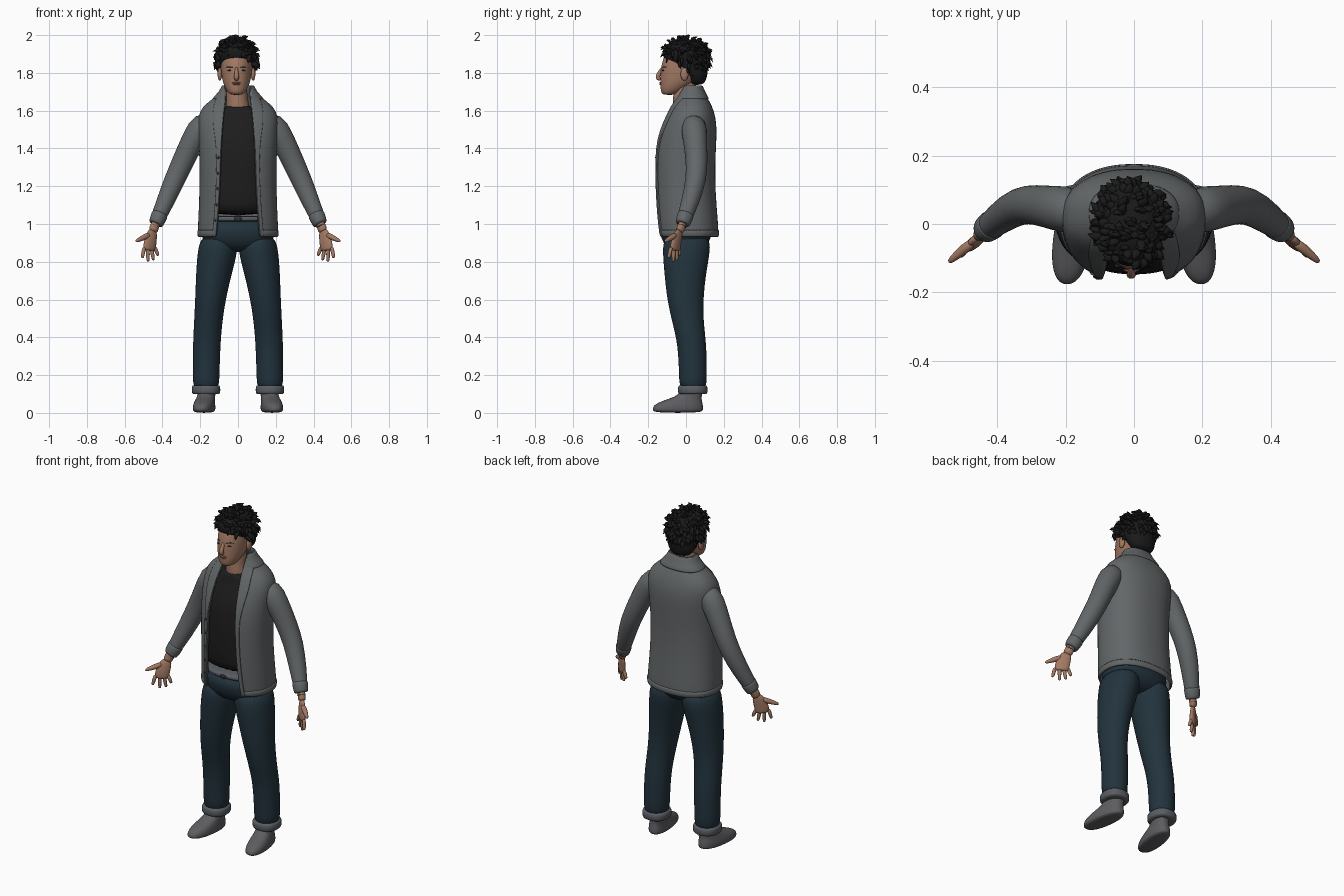
import bpy, bmesh, math, random
from mathutils import Vector

random.seed(4)
if "Cube" in bpy.data.objects:
    bpy.data.objects.remove(bpy.data.objects["Cube"])


def material(name, r, g, b):
    m = bpy.data.materials.new(name)
    m.use_nodes = True
    m.diffuse_color = (r, g, b, 1)
    node = m.node_tree.nodes["Principled BSDF"]
    node.inputs["Base Color"].default_value = (r, g, b, 1)
    node.inputs["Roughness"].default_value = 0.8
    return m


wool = material("grey wool", .125, .135, .14)
denim = material("dark denim", .016, .033, .046)
turnup = material("turned denim", .10, .11, .125)
cotton = material("black cotton", .013, .012, .012)
skin = material("skin", .36, .19, .125)
lip = material("lip", .29, .13, .095)
hair = material("black hair", .010, .010, .010)
sock = material("grey sock", .11, .11, .12)
trim = material("dark trim", .03, .03, .033)


def skin_rings(name, shells, mat, closed=True, thick=0.0, subdiv=1):
    """Join each shell's successive rings with quads, then smooth the result."""
    bm = bmesh.new()
    for rings in shells:
        loops = [[bm.verts.new(p) for p in ring] for ring in rings]
        n = len(loops[0])
        for a, b in zip(loops, loops[1:]):
            for i in range(n if closed else n - 1):
                j = (i + 1) % n
                bm.faces.new((a[i], a[j], b[j], b[i]))
        if closed:
            bm.faces.new(loops[0])
            bm.faces.new(loops[-1])
    bmesh.ops.recalc_face_normals(bm, faces=bm.faces)
    me = bpy.data.meshes.new(name)
    bm.to_mesh(me)
    bm.free()
    me.polygons.foreach_set("use_smooth", [True] * len(me.polygons))
    me.materials.append(mat)
    ob = bpy.data.objects.new(name, me)
    bpy.context.collection.objects.link(ob)
    if thick:
        mod = ob.modifiers.new("thickness", "SOLIDIFY")
        mod.thickness, mod.offset = thick, 0
    if subdiv:
        mod = ob.modifiers.new("smooth", "SUBSURF")
        mod.levels = mod.render_levels = subdiv
    return ob


def oval(x, y, z, rx, ry, power=2.0, start=0.0, end=math.tau, n=28, closed=True):
    """Horizontal superellipse, its angle counted from the front."""
    pts = []
    for i in range(n):
        t = start + (end - start) * i / (n if closed else n - 1)
        s, c = math.sin(t), math.cos(t)
        pts.append(Vector((x + rx * math.copysign(abs(s) ** (2 / power), s),
                           y - ry * math.copysign(abs(c) ** (2 / power), c), z)))
    return pts


def loft(name, rows, mat, power=2.0, side=1, subdiv=2):
    """Rows are x, y, z, half width, half depth."""
    return skin_rings(name, [[oval(side * x, y, z, rx, ry, power)
                              for x, y, z, rx, ry in rows]], mat, subdiv=subdiv)


def tube_rings(rows, side=1, flat=1.0, across=(1, 0, 0), n=14):
    """Rows are x, y, z, radius; flat thins the tube against the across vector."""
    pts = [Vector((side * r[0], r[1], r[2])) for r in rows]
    ref = Vector((side * across[0], across[1], across[2]))
    rings = []
    for i, p in enumerate(pts):
        t = (pts[min(i + 1, len(pts) - 1)] - pts[max(i - 1, 0)]).normalized()
        base = Vector((0, 1, 0)) if abs(t.dot(ref)) > .9 else ref
        u = (base - t * base.dot(t)).normalized()
        v = t.cross(u)
        angles = [math.tau * k / n for k in range(n)]
        rings.append([p + rows[i][3] * (u * math.cos(a) + v * flat * math.sin(a)) for a in angles])
    return rings


def tube(name, rows, mat, side=1, flat=1.0, across=(1, 0, 0)):
    return skin_rings(name, [tube_rings(rows, side, flat, across)], mat)


def ball(name, loc, size, mat):
    bm = bmesh.new()
    bmesh.ops.create_uvsphere(bm, u_segments=20, v_segments=12, radius=1)
    for v in bm.verts:
        v.co = Vector([c * s + o for c, s, o in zip(v.co, size, loc)])
    me = bpy.data.meshes.new(name)
    bm.to_mesh(me)
    bm.free()
    me.polygons.foreach_set("use_smooth", [True] * len(me.polygons))
    me.materials.append(mat)
    bpy.context.collection.objects.link(bpy.data.objects.new(name, me))


# Cardigan: height, front, back, half width, half opening, lapel width
BOXY = 2.3
coat = [(.93, -.145, .165, .205, .112, .02), (.97, -.15, .167, .208, .108, .02),
        (1.1, -.16, .155, .2, .097, .02), (1.25, -.163, .147, .197, .09, .02),
        (1.4, -.162, .152, .2, .086, .022), (1.5, -.135, .158, .205, .08, .045),
        (1.57, -.10, .15, .208, .074, .056), (1.62, -.077, .133, .182, .068, .056),
        (1.66, -.05, .112, .127, .062, .05), (1.7, -.03, .085, .084, .06, .03),
        (1.735, -.02, .075, .073, .063, .02)]


def coat_angle(rx, x):
    return math.asin(min(1, x / rx) ** (BOXY / 2))


def coat_arc(row, off, band=0):
    z, front, back, rx, gap, lapel = row
    a = coat_angle(rx, gap)
    if band:
        span = (band * a, band * coat_angle(rx, gap + lapel))
    else:
        span = (a, math.tau - a)
    return oval(0, (front + back) / 2, z, rx + off, (back - front) / 2 + off, BOXY,
                *span, n=7 if band else 48, closed=False)


def coat_part(name, rows, off, thick, band=0):
    skin_rings(name, [[coat_arc(r, off, band) for r in rows]], wool, False, thick)


coat_part("cardigan_body", coat, 0, .012)
coat_part("cardigan_hem", coat[:2], .004, .012)
coat_part("cardigan_collar", coat[-3:], .008, .012)
for side, label in ((1, "left"), (-1, "right")):
    coat_part(label + "_lapel", coat, .008, .01, side)
for i in range(5):
    z = 1.02 + i * .083
    lo = max(r for r in range(len(coat) - 1) if coat[r][0] <= z)
    k = (z - coat[lo][0]) / (coat[lo + 1][0] - coat[lo][0])
    edge = coat_arc(coat[lo], .012, -1)[3].lerp(coat_arc(coat[lo + 1], .012, -1)[3], k)
    ball("button", edge, (.007, .004, .007), trim)

# Shirt, trousers top and belt
shirt = [(0, (f + b) / 2, max(z, 1.045), rx - .012, (b - f) / 2 - .014)
         for z, f, b, rx, gap, lap in coat[1:7]]
loft("shirt", shirt + [(0, .005, 1.605, .1, .085), (0, -.002, 1.63, .066, .07)],
     cotton, BOXY, subdiv=1)
loft("jeans_hips", [(0, 0, .85, .1, .07), (0, 0, .89, .185, .122), (0, 0, .96, .196, .14),
                    (0, 0, 1.03, .187, .138)], denim, BOXY, subdiv=1)
loft("belt", [(0, 0, z, .188, .143) for z in (1.012, 1.02, 1.036, 1.044)], turnup, BOXY, subdiv=1)
ball("belt_buckle", (0, -.143, 1.028), (.02, .006, .014), trim)

for side, label in ((1, "left"), (-1, "right")):
    # Leg, turn-up and foot
    loft(label + "_jeans_leg", [
        (.1, .005, .95, .095, .125), (.108, .002, .85, .107, .126), (.126, -.004, .75, .096, .112),
        (.146, -.005, .6, .081, .096), (.158, .01, .48, .075, .083), (.166, .033, .36, .073, .076),
        (.169, .037, .2, .071, .074), (.169, .037, .11, .069, .072)], denim, side=side)
    loft(label + "_jeans_cuff", [(.169, .036, z, r, r + .003) for z, r in
                                 ((.098, .07), (.103, .076), (.142, .076), (.148, .07))],
         turnup, 2.3, side, 1)
    foot = loft(label + "_sock", [
        (.177, -.043, 0, .05, .128), (.177, -.044, .018, .058, .136), (.177, -.04, .045, .056, .13),
        (.175, -.015, .068, .05, .098), (.172, .02, .09, .046, .064), (.17, .034, .13, .046, .052)],
        sock, 2.3, side)
    for v in foot.data.vertices:
        v.co.x -= side * .12 * (v.co.y + .02)

    # Sleeve with its cuff
    tube(label + "_sleeve", [
        (.12, .04, 1.565, .05), (.18, .04, 1.542, .076), (.235, .047, 1.45, .065),
        (.285, .057, 1.345, .06), (.333, .056, 1.24, .057), (.386, .022, 1.115, .049),
        (.428, -.012, 1.02, .039), (.436, -.018, 1.0, .037)], wool, side)
    tube(label + "_sleeve_cuff", [
        (.412, .001, 1.055, .043), (.414, -.001, 1.05, .046), (.434, -.017, 1.004, .041),
        (.437, -.019, .998, .037)], wool, side)

    # Hand: palm, four fingers and thumb
    spread = (.8, -.6, 0)
    tube(label + "_wrist", [(.425, -.01, 1.03, .026), (.442, -.023, .985, .026),
                            (.452, -.035, .955, .029)], skin, side, .8, spread)
    tube(label + "_palm", [(.447, -.03, .97, .024), (.457, -.042, .94, .036),
                           (.466, -.054, .9, .042), (.469, -.057, .868, .04),
                           (.469, -.058, .858, .034)], skin, side, .42, spread)
    for i, (tip_x, tip_y, tip_z) in enumerate(((.422, -.033, .832), (.447, -.047, .807),
                                               (.476, -.067, .8), (.507, -.092, .82))):
        root = Vector((.442 + .018 * i, -.038 - .0135 * i, .88))
        tip = Vector((tip_x, tip_y, tip_z))
        rows = [(*root.lerp(tip, k), r) for k, r in
                ((0, .0105), (.5, .0105), (.85, .009), (1, .006))]
        tube(label + "_finger", rows, skin, side)
    tube(label + "_thumb", [(.468, -.052, .945, .014), (.495, -.072, .93, .016),
                            (.522, -.095, .918, .012), (.543, -.113, .907, .007)], skin, side)

    # Ear, eye and brow
    hx = -.008
    ball(label + "_ear", (hx + side * .088, -.008, 1.793), (.012, .021, .034), skin)
    ball(label + "_eye", (hx + side * .034, -.121, 1.813), (.014, .006, .004), trim)
    tube(label + "_brow", [(hx * side + .014, -.131, 1.828, .003), (hx * side + .034, -.123, 1.833, .004),
                           (hx * side + .056, -.103, 1.829, .002)], hair, side)

# Wristwatch and bracelet
tube("watch_strap", [(.437, -.02, .997, .03), (.443, -.025, .981, .03)], trim, 1, .85, spread)
tube("bracelet", [(.440, -.022, .99, .029), (.442, -.024, .984, .029)], trim, -1, .85, spread)

# Neck, head and face
loft("neck", [(0, -.002, 1.56, .075, .065), (0, -.008, 1.63, .058, .062),
              (hx, -.008, 1.68, .056, .06), (hx, 0, 1.78, .056, .062)], skin)
loft("head", [(hx, -.088, 1.683, .03, .034), (hx, -.08, 1.698, .047, .053),
              (hx, -.055, 1.73, .066, .081), (hx, -.032, 1.77, .077, .104),
              (hx, -.012, 1.82, .083, .122), (hx, -.003, 1.87, .084, .121),
              (hx, 0, 1.92, .075, .1), (hx, 0, 1.955, .04, .06)], skin, 2.1)
tube("nose", [(hx, -.122, 1.832, .007), (hx, -.138, 1.805, .010), (hx, -.151, 1.782, .014),
              (hx, -.148, 1.771, .014), (hx, -.132, 1.765, .010)], skin)
ball("upper_lip", (hx, -.131, 1.747), (.023, .011, .005), lip)
ball("lower_lip", (hx, -.130, 1.739), (.019, .011, .005), lip)

# Hair: a cap with many pointed locks
loft("hair_cap", [(hx, .055, 1.735, .05, .035), (hx, .058, 1.765, .075, .05),
                  (hx, .045, 1.8, .088, .07), (hx, .022, 1.835, .095, .095),
                  (hx, -.003, 1.875, .099, .12), (hx, -.006, 1.92, .097, .122),
                  (hx, -.002, 1.955, .078, .098), (hx, .005, 1.978, .04, .055)], hair)
locks = []
while len(locks) < 230:
    d = Vector([random.gauss(0, 1) for _ in range(3)]).normalized()
    lowest = .12 if d.y < -.35 else (-.3 if d.y < .1 else -.7)
    if d.z < lowest:
        continue
    p = Vector((hx + d.x * .092, d.y * .112 - .002, 1.88 + d.z * .092))
    jitter = Vector([random.uniform(-.45, .45) for _ in range(3)])
    flow = d * .5 + Vector((0, .2 * d.z, -.75 * (1 - max(d.z, 0)))) + jitter
    flow = flow.normalized() * random.uniform(.03, .05)
    bend = Vector((random.uniform(-.008, .008), 0, -.004))
    path = [p, p + flow * .55 + d * .006, p + flow + bend]
    path[-1].z = min(path[-1].z, 2.0)
    locks.append(tube_rings([(*q, r) for q, r in zip(path, (.017, .012, .001))], flat=.6, n=6))
skin_rings("hair_locks", locks, hair, subdiv=0)
